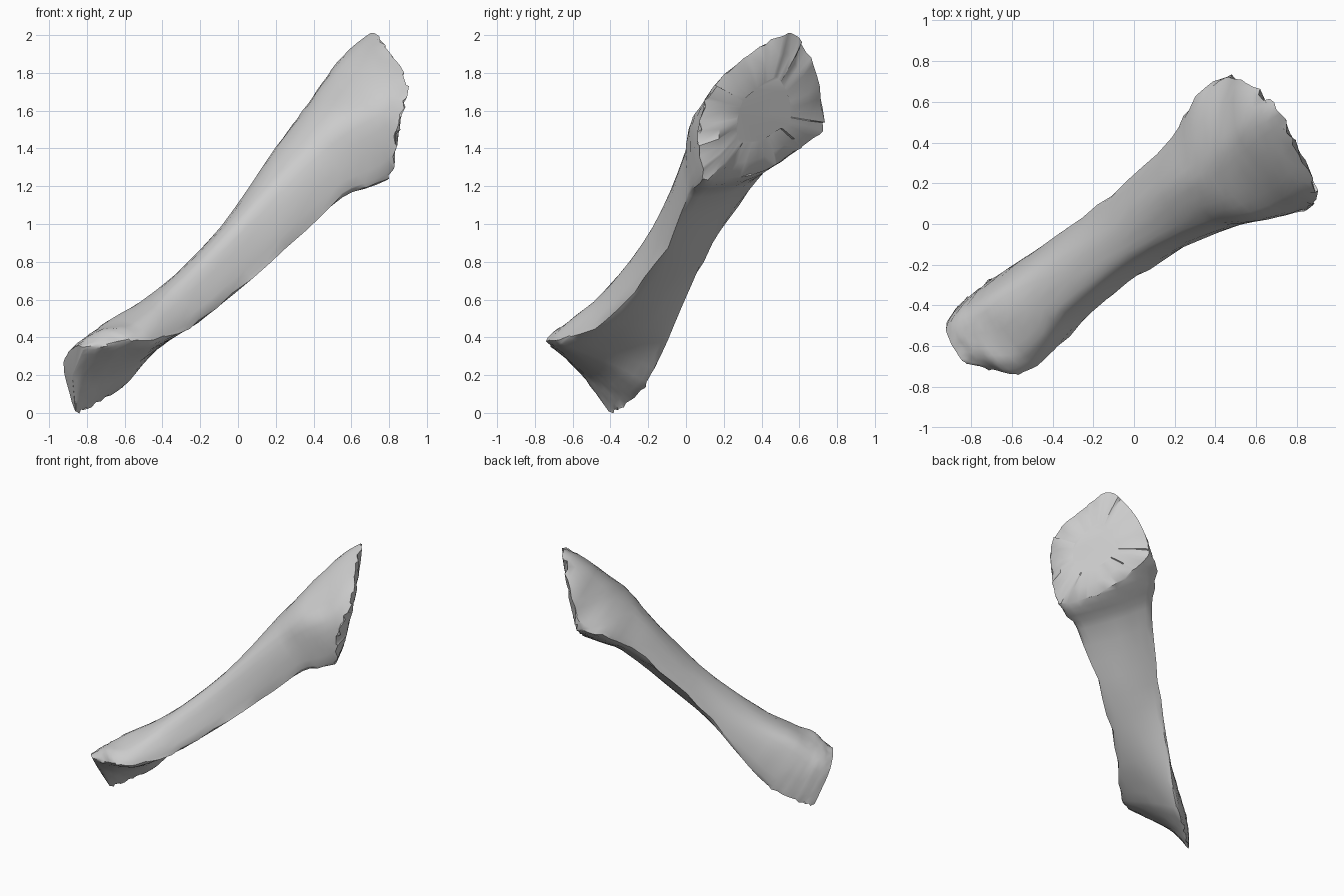
import bpy, bmesh, math, random
from mathutils import Vector

random.seed(4)
STEPS = 4
ARC = 6

cube = bpy.data.objects.get("Cube")
if cube:
    bpy.data.objects.remove(cube, do_unlink=True)

# Shaft frame: along the bone, then two directions across it
along = Vector((0.688, 0.381, 0.619)).normalized()
across = Vector((0, -0.852, 0.524))
across = (across - along * across.dot(along)).normalized()
depth = across.cross(along)
foot = Vector((-0.78, -0.45, 0.25))
head = Vector((0.72, 0.38, 1.6))

# Stations: distance, lean, then the section's front ridge, front, top, back ridge, underside
stations = [
    (-0.69, 0.31, 0.25, 0.0, 0.2, 0.06, 0.04, 0.08, -0.17, -0.07, 0.03, -0.02),
    (-0.61, 0.3, 0.28, -0.1, 0.23, 0.03, 0.04, 0.1, -0.2, -0.08, 0.02, -0.07),
    (-0.5, 0.2, 0.31, -0.18, 0.27, -0.02, 0.04, 0.1, -0.23, -0.09, 0.0, -0.12),
    (-0.35, 0.1, 0.25, -0.25, 0.27, -0.1, 0.05, 0.1, -0.26, -0.1, -0.02, -0.16),
    (0.0, 0, 0.11, -0.27, 0.19, -0.07, 0.0, 0.06, -0.22, -0.02, -0.08, -0.16),
    (0.54, 0, 0.03, -0.26, 0.15, -0.04, 0.03, 0.08, -0.16, 0.11, -0.11, -0.1),
    (1.1, 0, 0.07, -0.28, 0.21, -0.02, 0.07, 0.19, -0.2, 0.23, -0.12, -0.06),
    (1.35, 0, 0.06, -0.37, 0.27, -0.05, 0.1, 0.23, -0.29, 0.3, -0.19, -0.09),
    (1.55, 0, 0.1, -0.36, 0.27, -0.1, 0.09, 0.28, -0.34, 0.28, -0.2, -0.1),
    (1.75, 0, 0.15, -0.3, 0.26, -0.08, 0.09, 0.31, -0.2, 0.33, -0.15, -0.1),
    (1.95, 0, 0.1, -0.2, 0.18, 0.0, 0.08, 0.3, -0.05, 0.3, -0.1, -0.1),
    (2.05, 0, 0.1, -0.1, 0.15, 0.05, 0.06, 0.28, -0.02, 0.27, -0.05, 0.0),
]


def blend(b, c, m0, m1, f):
    """Flowing curve from b to c with end slopes m0 and m1."""
    return (b * (2 * f**3 - 3 * f**2 + 1) + m0 * (f**3 - 2 * f**2 + f)
            + c * (3 * f**2 - 2 * f**3) + m1 * (f**3 - f**2))


def station_between(i, f):
    last = len(stations) - 1
    a, b, c, d = (stations[min(max(i + k, 0), last)] for k in (-1, 0, 1, 2))
    span = c[0] - b[0]
    return [blend(b[j], c[j], (c[j] - a[j]) / (c[0] - a[0]) * span,
                  (d[j] - b[j]) / (d[0] - b[0]) * span, f) for j in range(len(b))]


def section(station):
    """Closed outline with tight ridges at front and back."""
    corners = [Vector(station[k:k + 2]) for k in range(2, len(station), 2)]
    count = len(corners)
    slopes = [(corners[(k + 1) % count] - corners[k - 1]) * (0.22 if k in (0, 3) else 0.5)
              for k in range(count)]
    return [blend(corners[k], corners[(k + 1) % count], slopes[k], slopes[(k + 1) % count], s / ARC)
            for k in range(count) for s in range(ARC)]


def add_ring(bm, station):
    ring = []
    for k, (a, b) in enumerate(section(station)):
        t = station[0] + station[1] * a
        center = foot.lerp(head, (t - foot.dot(along)) / (head - foot).dot(along))
        rough = 0.012 if k in (0, 3 * ARC) else 0.003
        ring.append(bm.verts.new(center + across * (a + random.uniform(-rough, rough))
                                 + depth * (b + random.uniform(-rough, rough))))
    return ring


# Shaft: lofted ridged sections
bm = bmesh.new()
rings = [add_ring(bm, station_between(i, s / STEPS))
         for i in range(len(stations) - 1) for s in range(STEPS)]
rings.append(add_ring(bm, stations[-1]))
for low, high in zip(rings, rings[1:]):
    for k in range(len(low)):
        n = (k + 1) % len(low)
        bm.faces.new((low[k], low[n], high[n], high[k]))
bm.faces.new(rings[-1])

# Foot tip: shallow closing face
tip = bmesh.ops.poke(bm, faces=[bm.faces.new(rings[0])])["verts"]
for v in tip:
    v.co -= along * 0.01

# Head: slanted end with a rough rim and a low dome
slant = Vector((0.81, 0.545, -0.216)).normalized()
cut = bmesh.ops.bisect_plane(bm, geom=bm.verts[:] + bm.edges[:] + bm.faces[:], dist=0.0001,
                             plane_co=slant * 0.44, plane_no=slant, clear_outer=True)
rim_edges = [g for g in cut["geom_cut"] if isinstance(g, bmesh.types.BMEdge)]
rim = [g for g in cut["geom_cut"] if isinstance(g, bmesh.types.BMVert)]
middle = sum((v.co for v in rim), Vector()) / len(rim)
dent = Vector((0.9, 0.04, 1.53))
inner_edges = rim_edges
for shrink, rise in ((0.75, 0.025), (0.6, 0.015)):
    grown = bmesh.ops.extrude_edge_only(bm, edges=inner_edges)["geom"]
    inner_edges = [g for g in grown if isinstance(g, bmesh.types.BMEdge)]
    for v in [g for g in grown if isinstance(g, bmesh.types.BMVert)]:
        v.co = middle + (v.co - middle) * shrink + slant * (rise + random.uniform(-0.006, 0.006))
bmesh.ops.edgeloop_fill(bm, edges=inner_edges)
for v in rim:
    v.co += slant * (random.uniform(-0.02, 0.02) - 0.06 * max(0, 1 - (v.co - dent).length / 0.25))
bmesh.ops.recalc_face_normals(bm, faces=bm.faces[:])

mesh = bpy.data.meshes.new("bone")
bm.to_mesh(mesh)
bm.free()
bone = bpy.data.objects.new("bone", mesh)
bpy.context.collection.objects.link(bone)

# Pale grey surface
grey = bpy.data.materials.new("pale_grey")
grey.use_nodes = True
color = (0.6, 0.6, 0.6, 1)
grey.diffuse_color = color
grey.node_tree.nodes["Principled BSDF"].inputs["Base Color"].default_value = color
mesh.materials.append(grey)

bpy.ops.object.select_all(action="DESELECT")
bone.select_set(True)
bpy.context.view_layer.objects.active = bone
bpy.ops.object.shade_smooth_by_angle(angle=math.radians(35))
